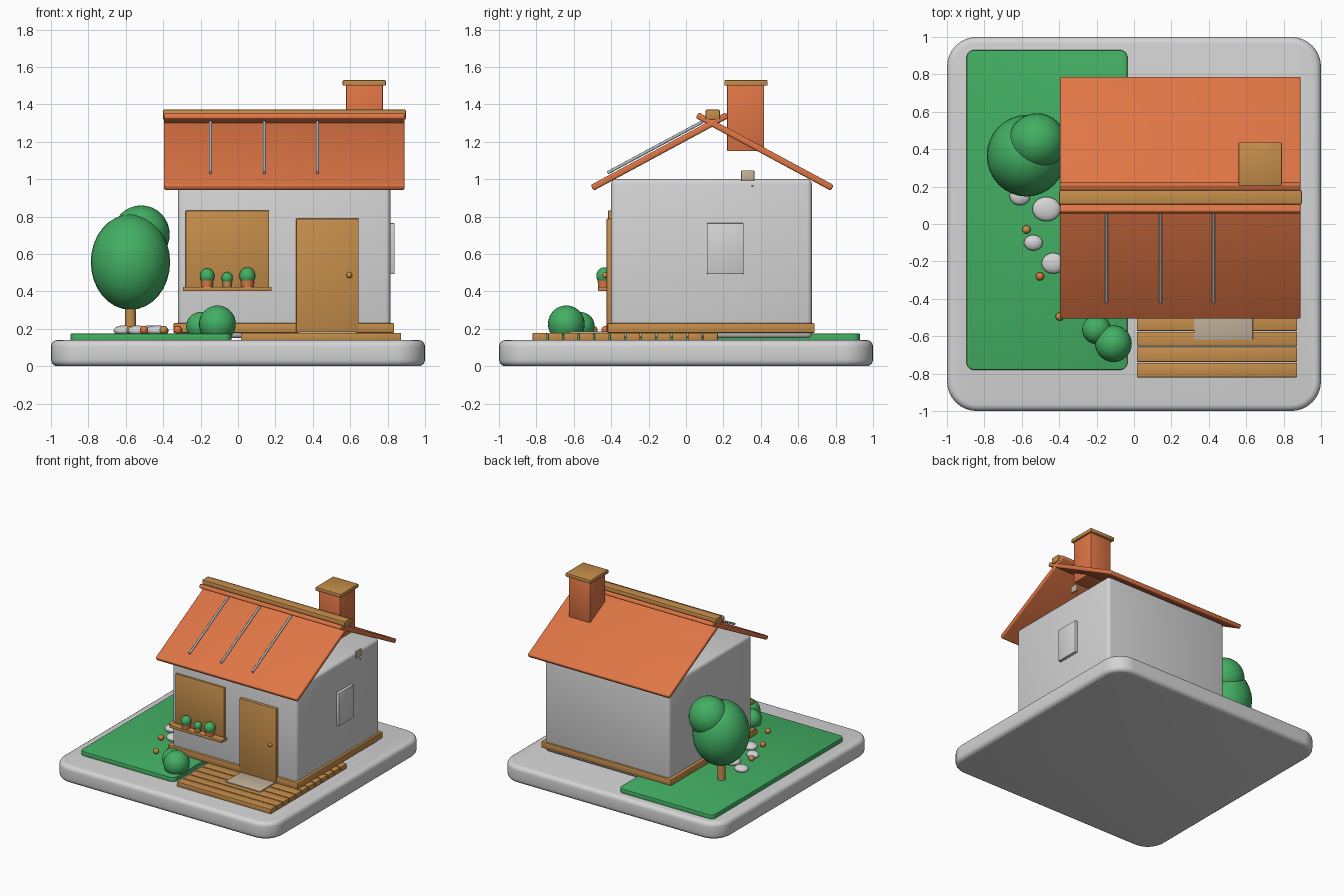
import bpy, bmesh, math
from mathutils import Matrix, Vector

if "Cube" in bpy.data.objects:
    bpy.data.objects.remove(bpy.data.objects["Cube"])


def material(name, rgb):
    m = bpy.data.materials.new(name)
    m.diffuse_color = (*rgb, 1)
    m.use_nodes = True
    m.node_tree.nodes["Principled BSDF"].inputs["Base Color"].default_value = m.diffuse_color
    return m


WHITE = material("plaster_white", (0.66, 0.66, 0.66))
GREEN = material("leaf_green", (0.055, 0.43, 0.125))
ORANGE = material("terracotta", (0.74, 0.18, 0.06))
WOOD = material("warm_wood", (0.56, 0.27, 0.07))
MAT = material("pale_tan", (0.55, 0.45, 0.33))
METAL = material("light_metal", (0.45, 0.50, 0.52))


def finish(bm, name, mat):
    bmesh.ops.recalc_face_normals(bm, faces=bm.faces)
    me = bpy.data.meshes.new(name)
    bm.to_mesh(me)
    bm.free()
    ob = bpy.data.objects.new(name, me)
    bpy.context.collection.objects.link(ob)
    me.materials.append(mat)
    bpy.ops.object.select_all(action='DESELECT')
    ob.select_set(True)
    bpy.context.view_layer.objects.active = ob
    bpy.ops.object.shade_smooth_by_angle(angle=math.radians(35))
    return ob


def box(name, x, y, z, mat, edge=0.004, corner=0, segs=2):
    """Box from ranges, with optional rounded plan corners and softened edges."""
    bm = bmesh.new()
    bmesh.ops.create_cube(bm, size=1)
    for v in bm.verts:
        for i, (lo, hi) in enumerate((x, y, z)):
            v.co[i] = lo + (v.co[i] + 0.5) * (hi - lo)
    if corner:
        up = [e for e in bm.edges if abs(e.verts[0].co.z - e.verts[1].co.z) > 1e-4]
        bmesh.ops.bevel(bm, geom=up, offset=corner, segments=8, profile=0.5, affect='EDGES')
        edges = [e for e in bm.edges if abs(e.verts[0].co.z - e.verts[1].co.z) < 1e-4]
    else:
        edges = bm.edges[:]
    if edge:
        bmesh.ops.bevel(bm, geom=edges, offset=edge, segments=segs, profile=0.5, affect='EDGES')
    return finish(bm, name, mat)


def ball(name, centre, radii, mat):
    bm = bmesh.new()
    bmesh.ops.create_uvsphere(bm, u_segments=32, v_segments=16, radius=1)
    bmesh.ops.transform(bm, matrix=Matrix.Translation(centre) @ Matrix.Diagonal((*radii, 1)), verts=bm.verts)
    return finish(bm, name, mat)


def rod(name, a, b, r1, r2, mat, n=20):
    a, b = Vector(a), Vector(b)
    bm = bmesh.new()
    bmesh.ops.create_cone(bm, cap_ends=True, segments=n, radius1=r1, radius2=r2, depth=(b - a).length)
    rot = (b - a).to_track_quat('Z', 'Y').to_matrix().to_4x4()
    bmesh.ops.transform(bm, matrix=Matrix.Translation((a + b) / 2) @ rot, verts=bm.verts)
    return finish(bm, name, mat)


# Ground
box("base_slab", (-1, 1), (-1, 1), (0, 0.14), WHITE, 0.035, 0.16, 4)
box("lawn", (-0.895, -0.035), (-0.78, 0.93), (0.13, 0.175), GREEN, 0.006, 0.04)
for i in range(12):
    y = -0.82 + i * 0.083
    box(f"deck_plank_{i}", (0.015, 0.872), (y, y + 0.077), (0.135, 0.178), WOOD, 0.005)
box("door_mat", (0.32, 0.635), (-0.62, -0.41), (0.175, 0.186), MAT, 0.002)

# House
box("house_walls", (-0.32, 0.815), (-0.40, 0.673), (0.15, 1.0), WHITE, 0.025, 0, 3)
box("skirting", (-0.345, 0.835), (-0.42, 0.688), (0.178, 0.23), WOOD, 0.006)
box("door", (0.31, 0.645), (-0.425, -0.39), (0.182, 0.79), WOOD, 0.005)
ball("door_knob", (0.595, -0.432, 0.487), (0.016,) * 3, WOOD)
box("front_shutter", (-0.28, 0.166), (-0.416, -0.39), (0.41, 0.832), WOOD, 0.003)
box("side_window", (0.80, 0.838), (0.112, 0.308), (0.493, 0.765), WHITE, 0.005)
box("gable_plaque", (0.855, 0.87), (0.295, 0.365), (0.99, 1.046), MAT, 0.002)
ball("gable_bead", (0.862, 0.355, 0.964), (0.006,) * 3, METAL)

# Window shelf with potted plants
box("window_shelf", (-0.295, 0.18), (-0.47, -0.40), (0.402, 0.425), WOOD, 0.004)
for i, (x, r, h, mat) in enumerate(((-0.165, 0.034, 0.047, ORANGE),
                                    (-0.058, 0.026, 0.036, WOOD),
                                    (0.050, 0.037, 0.048, ORANGE))):
    rod(f"pot_{i}", (x, -0.437, 0.422), (x, -0.437, 0.425 + h), r * 0.88, r, mat)
    g = r * 1.15
    ball(f"pot_plant_{i}", (x, -0.437, 0.435 + h), (g, g, g * 1.08), GREEN)

# Roof: two slabs crossing at the ridge
RIDGE_Y = 0.14
slope = math.atan2(0.385, 0.715)
for side, name in ((-1, "front_roof"), (1, "back_roof")):
    bm = bmesh.new()
    bmesh.ops.create_cube(bm, size=1)
    bmesh.ops.scale(bm, vec=(1.287, 0.82, 0.034), verts=bm.verts)
    bmesh.ops.bevel(bm, geom=bm.edges[:], offset=0.01, segments=3, profile=0.5, affect='EDGES')
    place = Matrix.Translation((0.2475, RIDGE_Y + side * 0.281, 1.148)) @ Matrix.Rotation(-side * slope, 4, 'X')
    bmesh.ops.transform(bm, matrix=place, verts=bm.verts)
    finish(bm, name, ORANGE)
box("ridge_beam", (-0.40, 0.897), (0.105, 0.181), (1.318, 1.372), WOOD, 0.006)
for i, x in enumerate((-0.147, 0.141, 0.425)):
    rod(f"roof_strip_{i}", (x, -0.42, 1.034), (x, 0.09, 1.308), 0.0085, 0.0085, METAL, 12)

# Chimney
box("chimney", (0.578, 0.775), (0.22, 0.418), (1.15, 1.505), ORANGE, 0.005)
box("chimney_cap", (0.56, 0.79), (0.205, 0.437), (1.5, 1.53), WOOD, 0.005)

# Tree and bushes
rod("tree_trunk", (-0.575, 0.36, 0.15), (-0.575, 0.36, 0.40), 0.032, 0.026, WOOD)
ball("tree_crown", (-0.575, 0.365, 0.557), (0.212, 0.218, 0.255), GREEN)
ball("tree_crown_upper", (-0.518, 0.442, 0.705), (0.153, 0.15, 0.155), GREEN)
ball("bush_small", (-0.20, -0.565, 0.213), (0.077, 0.077, 0.077), GREEN)
ball("bush_large", (-0.11, -0.64, 0.226), (0.098, 0.098, 0.099), GREEN)

# Stepping stones and flower balls
for i, (x, y, rx, ry) in enumerate(((-0.61, 0.15, 0.055, 0.05), (-0.468, 0.08, 0.075, 0.065),
                                    (-0.538, -0.10, 0.05, 0.042), (-0.432, -0.21, 0.062, 0.055))):
    ball(f"stone_{i}", (x, y, 0.19), (rx, ry, 0.028), WHITE)
for i, (x, y) in enumerate(((-0.575, -0.03), (-0.503, -0.28), (-0.397, -0.495), (-0.322, -0.43))):
    ball(f"flower_{i}", (x, y, 0.194), (0.022,) * 3, ORANGE if i % 2 else WOOD)
